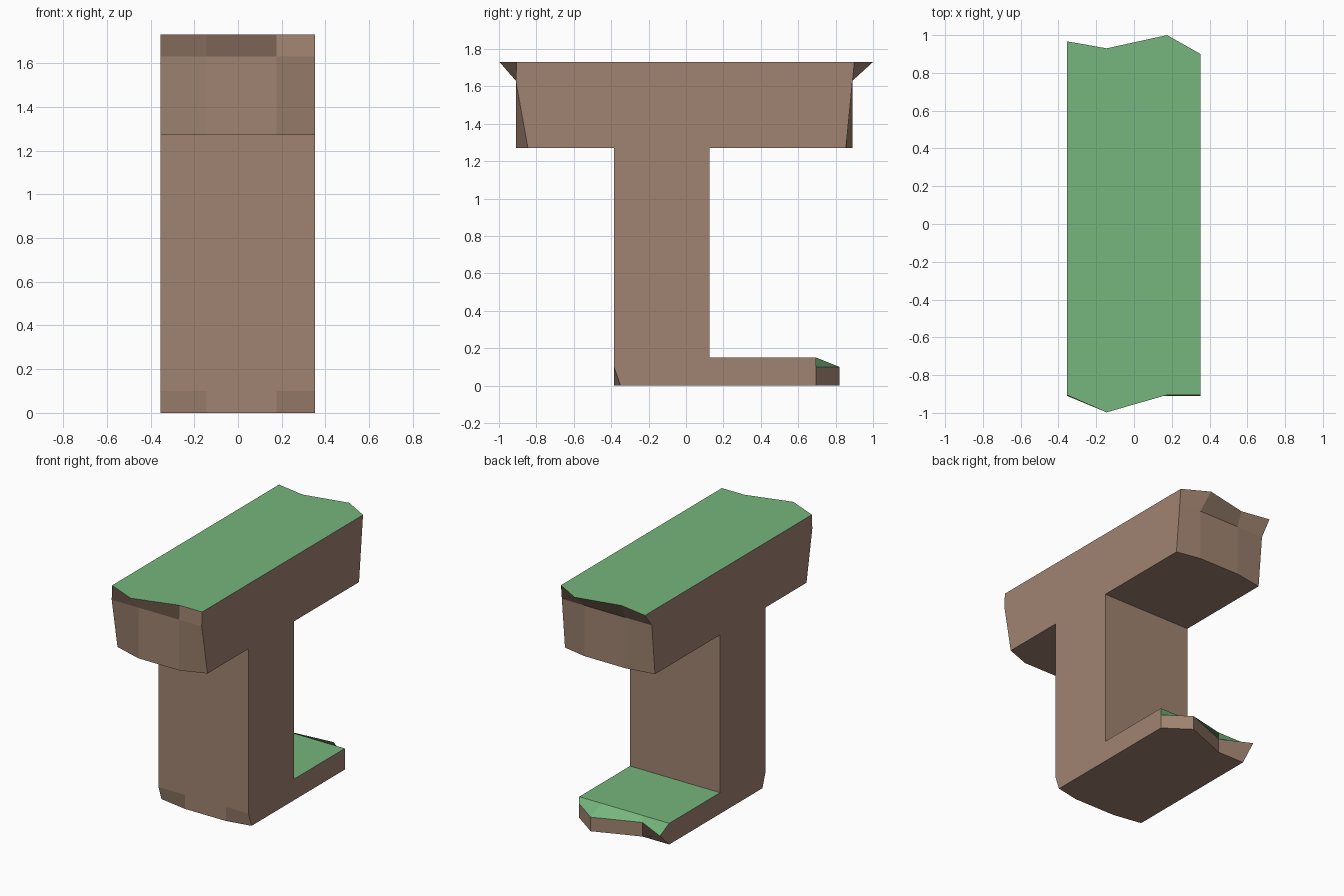
import bpy, bmesh

if "Cube" in bpy.data.objects:
    bpy.data.objects.remove(bpy.data.objects["Cube"])


def flat(name, rgb):
    m = bpy.data.materials.new(name)
    m.diffuse_color = (*rgb, 1)
    m.use_nodes = True
    m.node_tree.nodes["Principled BSDF"].inputs["Base Color"].default_value = m.diffuse_color
    return m


def section(x, base, low_f, top_f, top_b, low_b, tip, toe):
    """Side outline of the ledge at one x; the ragged ends vary per section."""
    yz = [(base, 0), (-.385, .1), (-.385, 1.27), (low_f, 1.27), (-.91, 1.63),
          (top_f, 1.73), (top_b, 1.73), (.89, 1.63), (low_b, 1.27),
          (.125, 1.27), (.125, .15), (.695, .15), (tip, .1), (toe, 0)]
    return [(x, y, z) for y, z in yz]


# Four sections across the width: rounded lower corners, ragged grass edges
sections = [
    section(-.355, -.35, -.845, -.905, .967, .855, .80, .695),
    section(-.145, -.385, -.91, -.997, .93, .89, .695, .695),
    section(.175, -.385, -.91, -.905, 1.0, .89, .82, .82),
    section(.352, -.35, -.845, -.905, .90, .855, .695, .695),
]
GRASS_STRIPS = {5, 10, 11}   # slab top, foot top, sloping foot lip

bm = bmesh.new()
rings = [[bm.verts.new(p) for p in s] for s in sections]
n = len(rings[0])
for a, b in zip(rings, rings[1:]):
    for i in range(n):
        j = (i + 1) % n
        f = bm.faces.new((a[i], a[j], b[j], b[i]))
        f.material_index = 1 if i in GRASS_STRIPS else 0
# Flat left and right sides
bm.faces.new(rings[0])
bm.faces.new(rings[-1][::-1])
bmesh.ops.recalc_face_normals(bm, faces=bm.faces[:])

mesh = bpy.data.meshes.new("grassy_ledge")
bm.to_mesh(mesh)
bm.free()
mesh.materials.append(flat("earth brown", (.352, .231, .165)))
mesh.materials.append(flat("grass green", (.180, .465, .205)))
bpy.context.collection.objects.link(bpy.data.objects.new("grassy_ledge", mesh))
